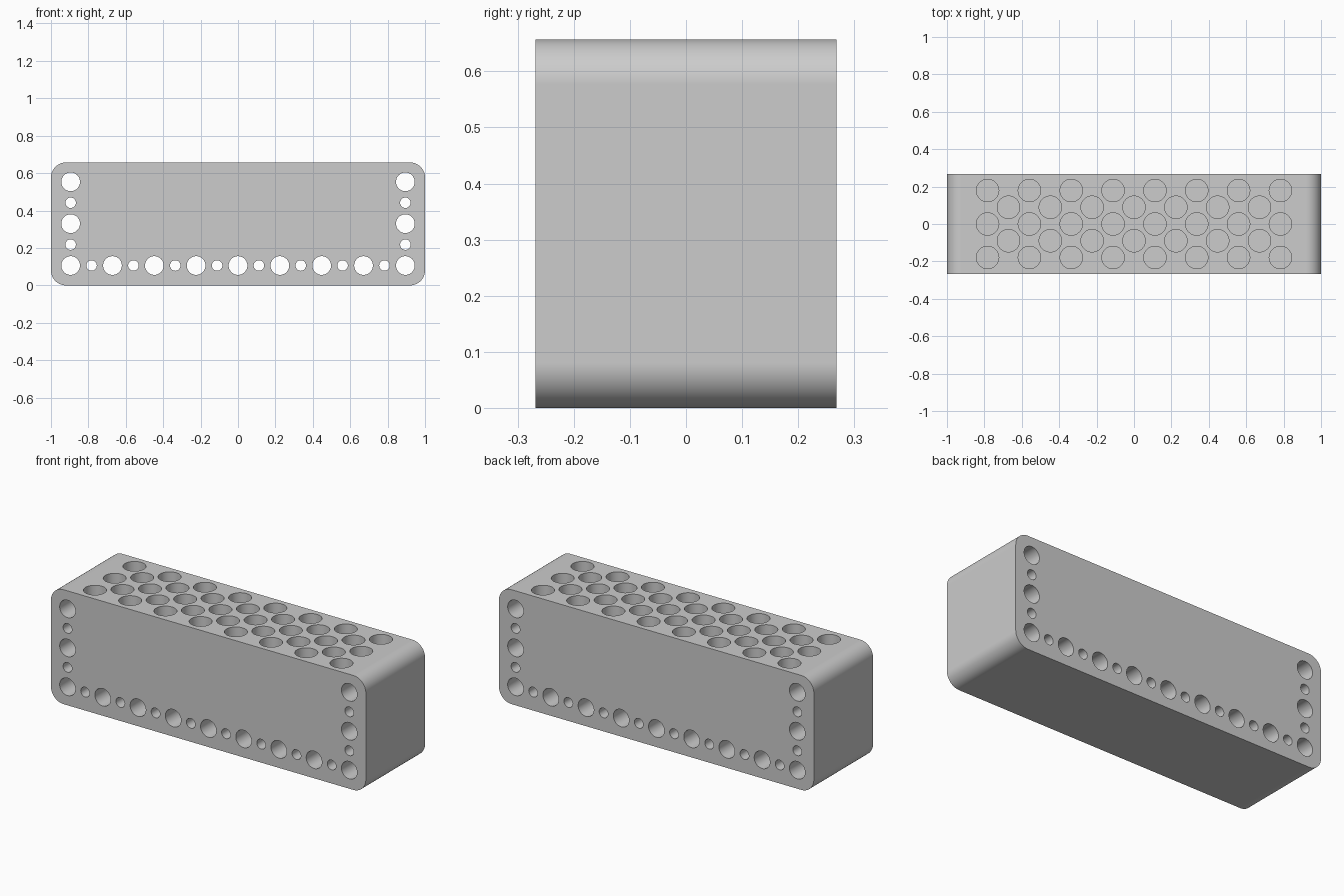
import bpy
import bmesh
from math import pi, radians
from mathutils import Matrix

if "Cube" in bpy.data.objects:
    bpy.data.objects.remove(bpy.data.objects["Cube"], do_unlink=True)

WIDTH, DEPTH, HEIGHT = 2.0, 0.537, 0.657
CORNER = 0.08
PITCH = 0.2237          # spacing between neighbouring large holes
FLOOR = 0.21            # bottom of the storage sockets

grey = bpy.data.materials.new("plain grey")
grey.use_nodes = True
grey.diffuse_color = (0.604, 0.604, 0.604, 1)
grey.node_tree.nodes["Principled BSDF"].inputs["Base Color"].default_value = grey.diffuse_color


def mesh_object(name, bm):
    mesh = bpy.data.meshes.new(name)
    bm.normal_update()
    bm.to_mesh(mesh)
    bm.free()
    obj = bpy.data.objects.new(name, mesh)
    bpy.context.collection.objects.link(obj)
    mesh.materials.append(grey)
    return obj


def add_cylinder(bm, matrix, radius, length):
    bmesh.ops.create_cone(bm, cap_ends=True, segments=48, radius1=radius,
                          radius2=radius, depth=length, matrix=matrix)


def cross_hole(bm, x, z, radius):
    turn = Matrix.Rotation(pi / 2, 4, "X")
    add_cylinder(bm, Matrix.Translation((x, 0, z)) @ turn, radius, DEPTH + 0.2)


# Block with its four long edges rounded
bm = bmesh.new()
size = Matrix.Diagonal((WIDTH, DEPTH, HEIGHT, 1))
bmesh.ops.create_cube(bm, size=1, matrix=Matrix.Translation((0, 0, HEIGHT / 2)) @ size)
long_edges = [e for e in bm.edges if abs(e.verts[0].co.y - e.verts[1].co.y) > 0.1]
bmesh.ops.bevel(bm, geom=long_edges, offset=CORNER, segments=14, profile=0.5, affect="EDGES")
block = mesh_object("holder_block", bm)

# Through holes, alternating large and small, along the bottom and up both ends
bm = bmesh.new()
LARGE, SMALL = 0.05, 0.028
low = 0.106
for i in range(17):
    cross_hole(bm, (i - 8) * PITCH / 2, low, SMALL if i % 2 else LARGE)
for side in (-1, 1):
    for i in range(1, 5):
        cross_hole(bm, side * 4 * PITCH, low + i * PITCH / 2, SMALL if i % 2 else LARGE)

# Staggered rows of blind sockets in the top
top = HEIGHT + 0.1
for row in range(-2, 3):
    count = 7 if row % 2 else 8
    for i in range(count):
        place = Matrix.Translation(((i - (count - 1) / 2) * PITCH, row * 0.0895, (top + FLOOR) / 2))
        add_cylinder(bm, place, 0.06, top - FLOOR)
cutter = mesh_object("hole_cutter", bm)
cutter.hide_render = True

# Cut the holes, then drop the cutter
bpy.ops.object.select_all(action="DESELECT")
block.select_set(True)
bpy.context.view_layer.objects.active = block
cut = block.modifiers.new("holes", "BOOLEAN")
cut.operation = "DIFFERENCE"
cut.solver = "EXACT"
cut.object = cutter
bpy.ops.object.modifier_apply(modifier=cut.name)
bpy.data.objects.remove(cutter, do_unlink=True)

# Smooth rounds and bores, crisp rims, flat broad faces
bpy.ops.object.shade_smooth_by_angle(angle=radians(30))
weighted = block.modifiers.new("flat_faces", "WEIGHTED_NORMAL")
weighted.keep_sharp = True
